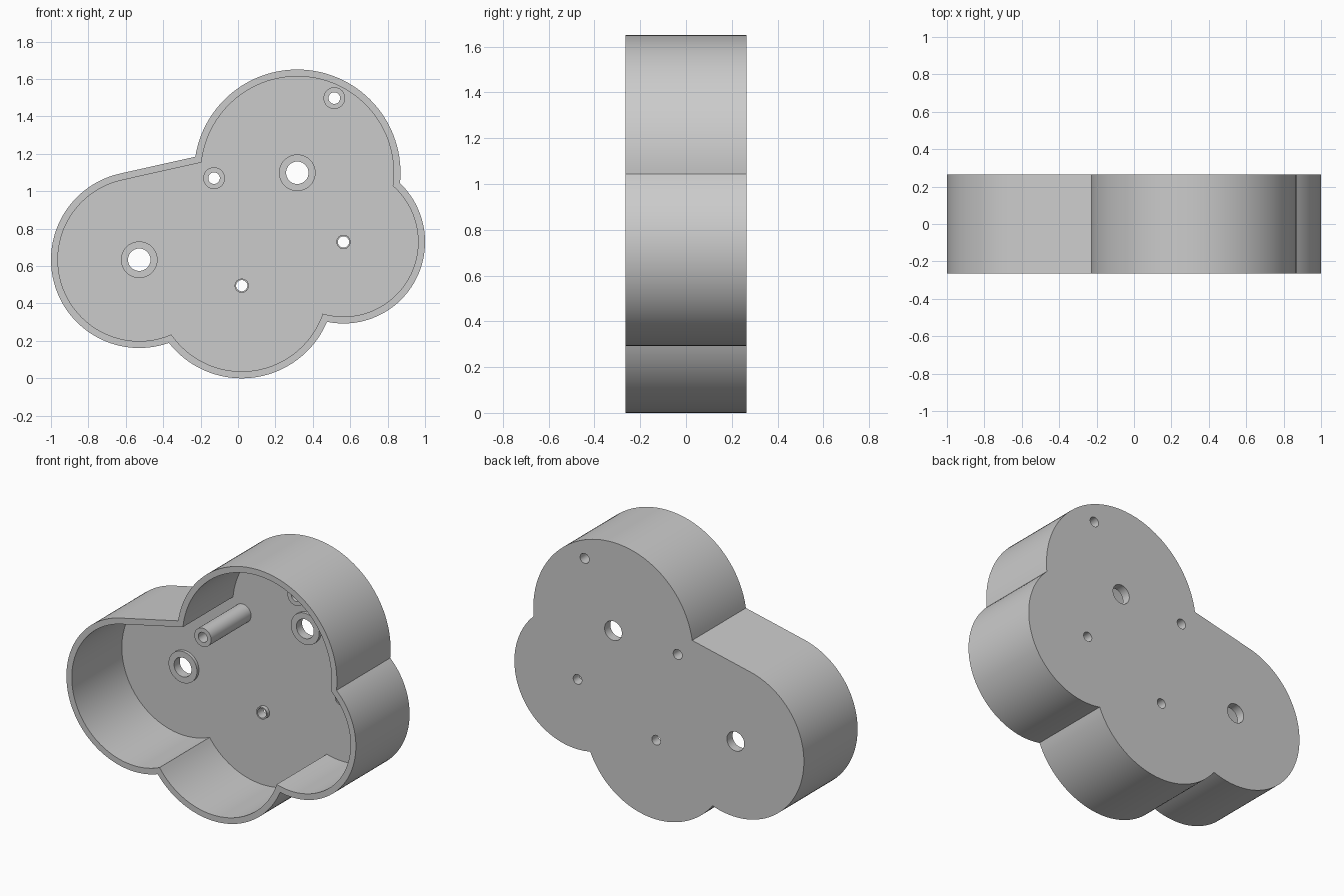
import bpy, bmesh
from math import radians, sqrt, pi, ceil, cos, sin
from mathutils import Vector

if "Cube" in bpy.data.objects:
    bpy.data.objects.remove(bpy.data.objects["Cube"], do_unlink=True)

FRONT, BACK, FLOOR, WALL = -0.265, 0.265, 0.229, 0.037

grey = bpy.data.materials.new("plain grey")
grey.use_nodes = True
grey.diffuse_color = (0.6, 0.6, 0.6, 1)
grey.node_tree.nodes["Principled BSDF"].inputs["Base Color"].default_value = grey.diffuse_color

# Lobes of the housing in the x-z plane: centre and radius
TOP = (Vector((0.317, 1.099)), 0.552)
LEFT = (Vector((-0.528, 0.634)), 0.472)
BOTTOM = (Vector((0.02, 0.495)), 0.495)
SIDE = (Vector((0.564, 0.729)), 0.436)


def polar(angle):
    return Vector((cos(angle), sin(angle)))


def arc(centre, r, start, end, step=radians(3)):
    """Counter-clockwise arc points between two points on a circle."""
    a0, a1 = (-Vector((1, 0)).angle_signed(p - centre) for p in (start, end))
    sweep = (a1 - a0) % (2 * pi)
    n = ceil(sweep / step)
    return [centre + r * polar(a0 + sweep * i / n) for i in range(n + 1)]


def notch(a, b, inset):
    """Outer crossing point of two neighbouring lobes."""
    (ca, ra), (cb, rb) = a, b
    ra, rb = ra - inset, rb - inset
    d = cb - ca
    along = (ra * ra - rb * rb + d.length_squared) / (2 * d.length)
    u = d.normalized()
    return ca + u * along + Vector((u.y, -u.x)) * sqrt(ra * ra - along * along)


def outline(inset):
    """Four-lobed outline with one straight edge tangent to the left lobe."""
    n = polar(radians(102.6))
    tangent = LEFT[0] + n * (LEFT[1] - inset)
    depth = n.dot(tangent - TOP[0])
    reach = sqrt((TOP[1] - inset) ** 2 - depth ** 2)
    corner = TOP[0] + n * depth + Vector((-n.y, n.x)) * reach
    lb, bs, st = (notch(p, q, inset) for p, q in ((LEFT, BOTTOM), (BOTTOM, SIDE), (SIDE, TOP)))
    pts = arc(TOP[0], TOP[1] - inset, st, corner)
    for (c, r), start, end in ((LEFT, tangent, lb), (BOTTOM, lb, bs), (SIDE, bs, st)):
        pts += arc(c, r - inset, start, end)[:-1]
    return pts


def circle(centre, r, n=48):
    return [Vector(centre) + r * polar(2 * pi * i / n) for i in range(n)]


def make_object(name, bm):
    bmesh.ops.recalc_face_normals(bm, faces=bm.faces)
    mesh = bpy.data.meshes.new(name)
    bm.to_mesh(mesh)
    bm.free()
    mesh.materials.append(grey)
    obj = bpy.data.objects.new(name, mesh)
    bpy.context.collection.objects.link(obj)
    return obj


def prism(name, loops, y0, y1):
    """Closed prisms along y, one for each loop."""
    bm = bmesh.new()
    for loop in loops:
        face = bm.faces.new([bm.verts.new((p.x, y0, p.y)) for p in loop])
        ext = bmesh.ops.extrude_face_region(bm, geom=[face], use_keep_orig=True)
        verts = [g for g in ext["geom"] if isinstance(g, bmesh.types.BMVert)]
        bmesh.ops.translate(bm, verts=verts, vec=(0, y1 - y0, 0))
    return make_object(name, bm)


def smooth(obj):
    bpy.ops.object.select_all(action="DESELECT")
    obj.select_set(True)
    bpy.context.view_layer.objects.active = obj
    bpy.ops.object.shade_smooth_by_angle(angle=radians(30))


def cut(obj, cutter):
    bpy.context.view_layer.objects.active = obj
    mod = obj.modifiers.new("cut", "BOOLEAN")
    mod.operation, mod.solver, mod.object = "DIFFERENCE", "EXACT", cutter
    bpy.ops.object.modifier_apply(modifier=mod.name)
    bpy.data.objects.remove(cutter, do_unlink=True)


def tube(name, centre, outer, bore, front):
    """Hollow boss standing on the floor of the housing."""
    bm = bmesh.new()
    rings = [[bm.verts.new((p.x, y, p.y)) for p in circle(centre, r)]
             for r, y in ((outer, FLOOR), (outer, front), (bore, front), (bore, FLOOR))]
    for a, b in zip(rings, rings[1:]):
        for i in range(len(a)):
            j = (i + 1) % len(a)
            bm.faces.new((a[i], a[j], b[j], b[i]))
    obj = make_object(name, bm)
    # Outer wall must face away from the axis
    face = obj.data.polygons[0]
    away = face.center - Vector((centre[0], face.center.y, centre[1]))
    if face.normal.dot(away) < 0:
        obj.data.flip_normals()
    smooth(obj)


# Bosses: name, centre, outer radius, bore radius, front end
bosses = [
    ("upper_shaft_collar", TOP[0], 0.098, 0.06, 0.209),
    ("left_shaft_collar", LEFT[0], 0.098, 0.06, 0.209),
    ("lower_pin_collar", BOTTOM[0], 0.038, 0.03, 0.205),
    ("side_pin_collar", SIDE[0], 0.038, 0.03, 0.205),
    ("middle_screw_post", (-0.128, 1.07), 0.058, 0.031, -0.165),
    ("upper_screw_post", (0.515, 1.498), 0.058, 0.031, -0.165),
]

# Housing: open tray with holes through its back plate
housing = prism("housing", [outline(0)], FRONT, BACK)
cut(housing, prism("cavity", [outline(WALL)], FRONT - 0.1, FLOOR))
cut(housing, prism("bores", [circle(c, bore) for _, c, _, bore, _ in bosses],
                   FLOOR - 0.05, BACK + 0.05))
smooth(housing)

for boss in bosses:
    tube(*boss)
